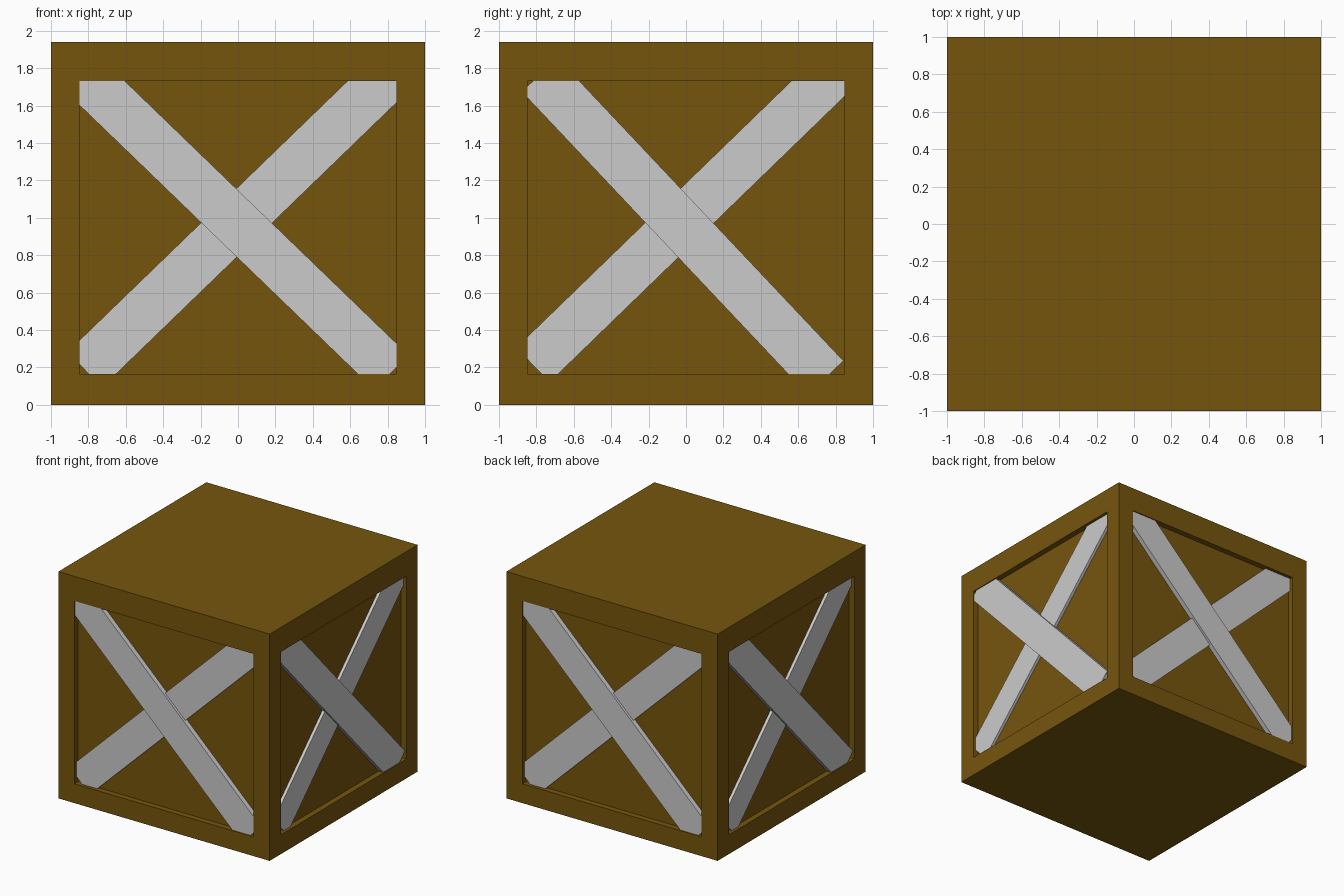
import bpy, bmesh
from math import radians
from mathutils import Matrix

if "Cube" in bpy.data.objects:
    bpy.data.objects.remove(bpy.data.objects["Cube"])

H = 1.94        # crate height
DEPTH = 0.05    # panel recess

brown = bpy.data.materials.new("brown_wood")
brown.diffuse_color = (0.18, 0.09, 0.004, 1)
brown.use_nodes = True
brown.node_tree.nodes["Principled BSDF"].inputs["Base Color"].default_value = brown.diffuse_color


def to_object(name, bm, mat=None):
    mesh = bpy.data.meshes.new(name)
    bm.to_mesh(mesh)
    bm.free()
    obj = bpy.data.objects.new(name, mesh)
    bpy.context.collection.objects.link(obj)
    if mat:
        mesh.materials.append(mat)
    return obj


# Crate body: box whose four sides get a framed, recessed panel
bm = bmesh.new()
bmesh.ops.create_cube(bm, size=1, matrix=Matrix.Translation((0, 0, H / 2)) @ Matrix.Diagonal((2, 2, H, 1)))
bm.normal_update()
for face in [f for f in bm.faces if abs(f.normal.z) < 0.5]:
    n = face.normal.copy()
    bmesh.ops.inset_individual(bm, faces=[face], thickness=0.215)
    for v in face.verts:
        v.co.z = 1.73 if v.co.z > H / 2 else 0.165
    walls = bmesh.ops.inset_individual(bm, faces=[face], thickness=0.0)
    for v in face.verts:
        v.co -= n * DEPTH
bmesh.ops.recalc_face_normals(bm, faces=bm.faces[:])
to_object("crate_body", bm, brown)


# Brace: tilted plank on the front panel, ends buried in the frame, turned to its side
def brace(name, turn, tilt, z, width, rise, start=-1.14, end=1.14):
    front, back = -1 + DEPTH - rise, -0.93
    bm = bmesh.new()
    bmesh.ops.create_cube(bm, size=1)
    place = (Matrix.Rotation(radians(turn), 4, 'Z')
             @ Matrix.Translation((0, (front + back) / 2, z))
             @ Matrix.Rotation(radians(-tilt), 4, 'Y')
             @ Matrix.Translation(((start + end) / 2, 0, 0))
             @ Matrix.Diagonal((end - start, back - front, width, 1)))
    bmesh.ops.transform(bm, matrix=place, verts=bm.verts[:])
    to_object(name, bm)


# Crossed braces; opposite sides share the same layout
for side, turn in (("front", 0), ("back", 180)):
    brace(side + "_brace_over", turn, -44.0, 0.965, 0.261, 0.042)
    brace(side + "_brace_under", turn, 44.05, 0.98, 0.265, 0.022)
for side, turn in (("right", 90), ("left", 270)):
    brace(side + "_brace_over", turn, -46.65, 0.935, 0.263, 0.042, end=1.087)
    brace(side + "_brace_under", turn, 44.1, 1.006, 0.257, 0.025)
